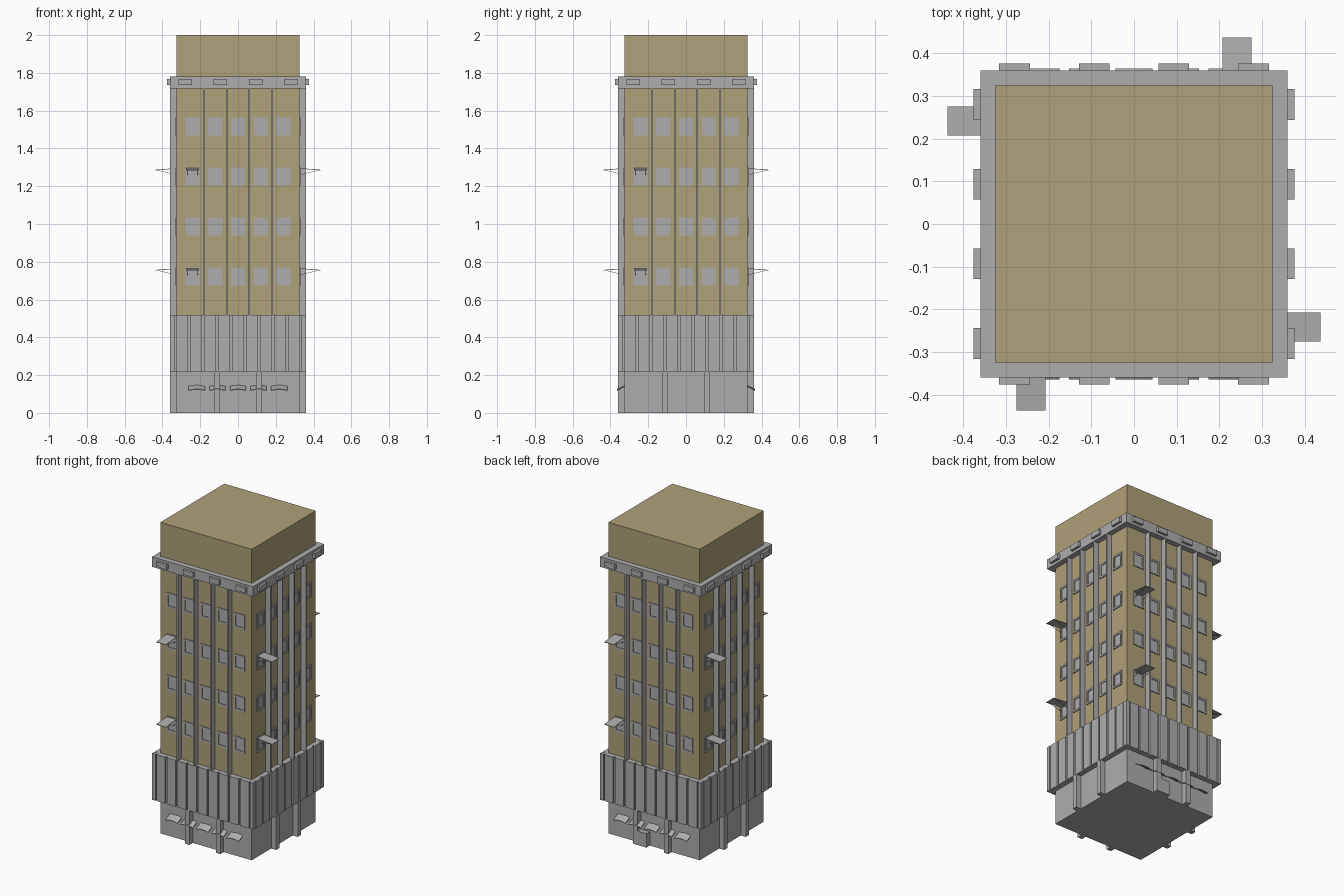
import bpy, bmesh, math
from mathutils import Matrix, Vector

if "Cube" in bpy.data.objects:
    bpy.data.objects.remove(bpy.data.objects["Cube"])

W = 0.325   # tower half width
O = 0.36    # outer half width of band, fins and cornice


def material(name, color):
    m = bpy.data.materials.new(name)
    m.diffuse_color = color
    m.use_nodes = True
    m.node_tree.nodes["Principled BSDF"].inputs["Base Color"].default_value = m.diffuse_color
    return m


tan = material("tan_wall", (0.427, 0.354, 0.195, 1))
grey = material("grey_trim", (0.42, 0.42, 0.42, 1))


def hexa(bm, corners, k=0):
    """Six-sided solid: 4 bottom corners then 4 top ones, turned k quarter turns."""
    rot = Matrix.Rotation(k * math.pi / 2, 3, 'Z')
    v = [bm.verts.new(rot @ Vector(c)) for c in corners]
    for f in ((3, 2, 1, 0), (4, 5, 6, 7), (0, 1, 5, 4), (1, 2, 6, 5), (2, 3, 7, 6), (3, 0, 4, 7)):
        bm.faces.new([v[i] for i in f])


def box(bm, x0, x1, d0, d1, z0, z1, k=0):
    """Box on the front side, reaching from distance d0 out to d1."""
    p = [(x0, -d1), (x1, -d1), (x1, -d0), (x0, -d0)]
    hexa(bm, [(x, y, z) for z in (z0, z1) for x, y in p], k)


def plate(bm, x0, x1, d0, z0, d1, z1, t, k=0, drop0=0, drop1=0):
    """Sloping slab from (d0, z0) at the wall to (d1, z1); its x ends can drop."""
    p = [(x0, d1, z1 - drop0), (x1, d1, z1 - drop1), (x1, d0, z0 - drop1), (x0, d0, z0 - drop0)]
    hexa(bm, [(a, -d, z + h) for h in (-t, 0) for a, d, z in p], k)


def part(name, build, sides=range(4), mat=grey):
    """Build the part once per listed side and make it one object."""
    bm = bmesh.new()
    for k in sides:
        build(bm, k)
    me = bpy.data.meshes.new(name)
    bm.to_mesh(me)
    bm.free()
    me.materials.append(mat)
    bpy.context.collection.objects.link(bpy.data.objects.new(name, me))


# main volumes
part("base", lambda bm, k: box(bm, -W, W, -W, W, 0, 0.22), [0])
part("band_core", lambda bm, k: box(bm, -0.348, 0.348, -0.348, 0.348, 0.22, 0.518), [0])
part("tower", lambda bm, k: box(bm, -W, W, -W, W, 0.518, 2.0), [0], tan)
part("cornice", lambda bm, k: box(bm, -O, O, -O, O, 1.718, 1.782), [0])


# vertical panels around the band
def panels(bm, k):
    for i in range(-4, 5):
        box(bm, i * 0.0746 - 0.031, i * 0.0746 + 0.031, 0.34, O, 0.22, 0.518, k)
    box(bm, 0.336, O, 0.336, O, 0.22, 0.518, k)
part("band_panels", panels)


# base columns
def columns(bm, k):
    for x in (-0.11, 0.11):
        box(bm, x - 0.016, x + 0.016, W - 0.01, O, 0, 0.22, k)
part("columns", columns)


# tower fins
def fins(bm, k):
    for x in (-0.18, -0.06, 0.06, 0.18):
        box(bm, x - 0.004, x + 0.004, W - 0.01, O, 0.518, 1.718, k)
part("fins", fins)


# cornice blocks
def blocks(bm, k):
    for x in (-0.28, -0.093, 0.093, 0.28):
        box(bm, x - 0.036, x + 0.036, O - 0.01, 0.376, 1.735, 1.768, k)
part("cornice_blocks", blocks)


# windows: frame around a recessed pane
def windows(bm, k):
    for r in range(4):
        z0 = 0.674 + r * 0.265
        z1 = z0 + 0.095
        for c in range(-2, 3):
            x = c * 0.12
            for s in (-1, 1):
                a, b = sorted((x + s * 0.038, x + s * 0.026))
                box(bm, a, b, W - 0.005, W + 0.006, z0, z1, k)
            box(bm, x - 0.026, x + 0.026, W - 0.005, W + 0.006, z0, z0 + 0.012, k)
            box(bm, x - 0.026, x + 0.026, W - 0.005, W + 0.006, z1 - 0.012, z1, k)
            box(bm, x - 0.026, x + 0.026, W - 0.005, W + 0.001, z0 + 0.012, z1 - 0.012, k)
part("windows", windows)


# canopies over one window per side, with thin side struts
def canopies(bm, k):
    for z in (0.766, 1.296):
        plate(bm, -0.276, -0.207, W, z, 0.437, z - 0.009, 0.003, k)
        for x in (-0.267, -0.213):
            plate(bm, x - 0.001, x + 0.001, W, z - 0.036, 0.425, z - 0.01, 0.002, k)
part("canopies", canopies)


# slightly arched shop awnings on front and back
def awnings(bm, k):
    n = 4
    for i in range(-2, 3):
        for j in range(n):
            u = [2 * (j + e) / n - 1 for e in (0, 1)]
            a, b = (i * 0.109 + 0.043 * t for t in u)
            plate(bm, a, b, W - 0.005, 0.15, 0.365, 0.126, 0.004, k,
                  0.006 * u[0] ** 2, 0.006 * u[1] ** 2)
part("awnings", awnings, (0, 2))

# entrance block between the rear columns
part("rear_entrance", lambda bm, k: box(bm, -0.095, -0.03, W - 0.01, O, 0, 0.09, k), [2])
